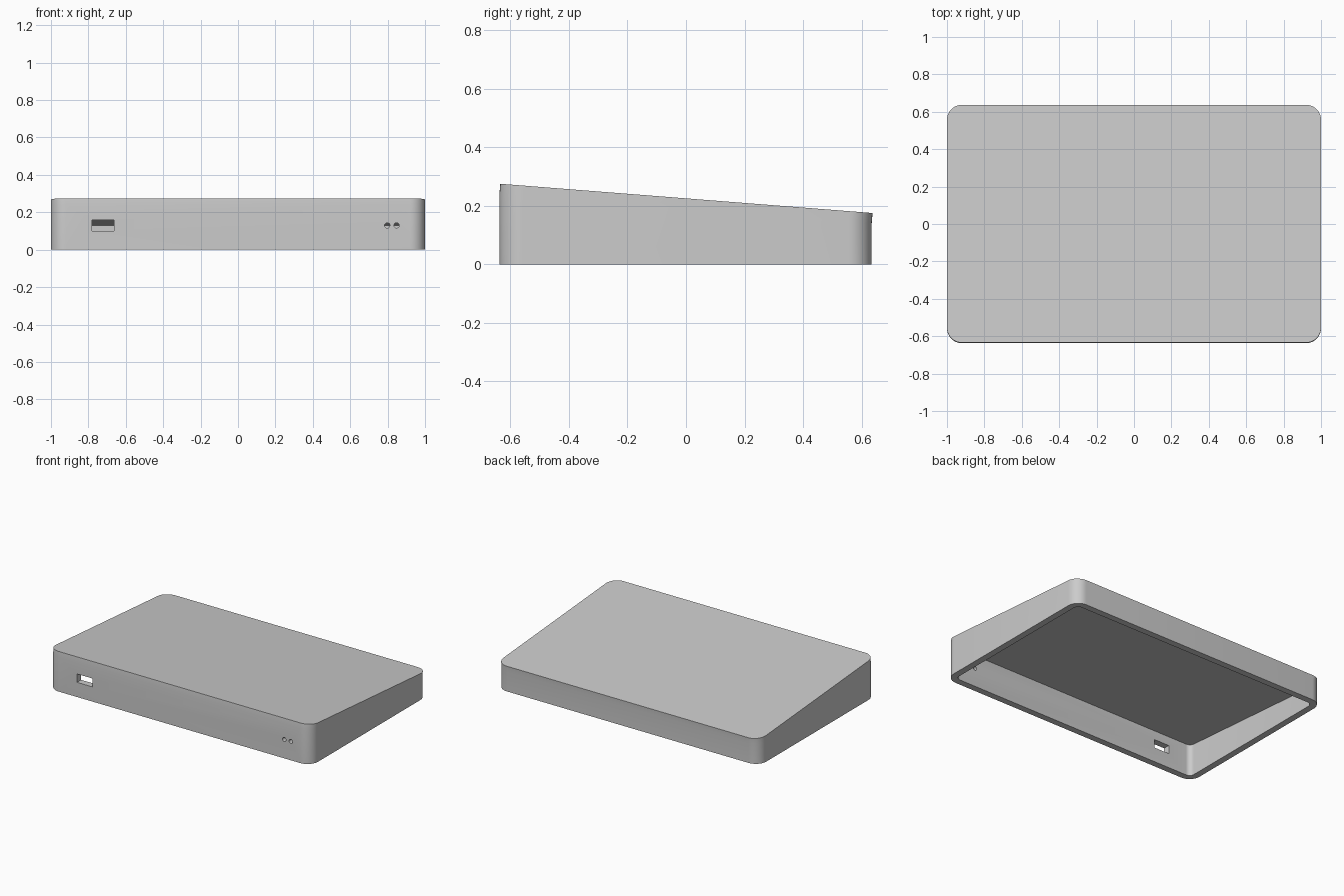
import bpy, bmesh, math
from mathutils import Matrix

cube = bpy.data.objects.get("Cube")
if cube:
    bpy.data.objects.remove(cube, do_unlink=True)

# Main dimensions
HALF_X, HALF_Y, RADIUS = 1.0, 0.6355, 0.08
WALL, ROOF, LIP = 0.045, 0.05, 0.035
MID_HEIGHT, SLOPE, LEAN = 0.225, 0.0785, 0.003
STEPS = 10

grey = bpy.data.materials.new("plain_grey")
grey.use_nodes = True
colour = (0.6, 0.6, 0.6, 1)
grey.diffuse_color = colour
grey.node_tree.nodes["Principled BSDF"].inputs["Base Color"].default_value = colour


def add_object(name, bm):
    bmesh.ops.recalc_face_normals(bm, faces=bm.faces)
    mesh = bpy.data.meshes.new(name)
    bm.to_mesh(mesh)
    bm.free()
    mesh.materials.append(grey)
    obj = bpy.data.objects.new(name, mesh)
    bpy.context.collection.objects.link(obj)
    return obj


def rounded_loop(bm, inset, height, shift):
    """Rounded rectangle of vertices, lifted onto the plane height(y)."""
    r = RADIUS - inset
    verts = []
    for corner, (sx, sy) in enumerate([(1, 1), (-1, 1), (-1, -1), (1, -1)]):
        for i in range(STEPS + 1):
            a = math.pi / 2 * (corner + i / STEPS)
            x = sx * (HALF_X - RADIUS) + r * math.cos(a)
            y = sy * (HALF_Y - RADIUS) + r * math.sin(a) + shift
            verts.append(bm.verts.new((x, y, height(y))))
    return verts


def sloped(drop):
    return lambda y: MID_HEIGHT - drop - SLOPE * y


def flat(y):
    return 0.0


# Hollow wedge housing: ceiling, inner wall, rim, outer wall, leaning lid edge
bm = bmesh.new()
half = LEAN / 2
loops = [
    rounded_loop(bm, WALL, sloped(ROOF), -half),
    rounded_loop(bm, WALL, flat, -half),
    rounded_loop(bm, 0, flat, -half),
    rounded_loop(bm, 0, sloped(LIP), -half),
    rounded_loop(bm, 0, sloped(0), half),
]
for low, high in zip(loops, loops[1:]):
    for i in range(len(low)):
        j = (i + 1) % len(low)
        bm.faces.new((low[i], low[j], high[j], high[i]))
bm.faces.new(loops[0])
bm.faces.new(loops[-1])
housing = add_object("housing", bm)

# Front wall openings: one rectangular port and two indicator holes
cutters = []
bm = bmesh.new()
bmesh.ops.create_cube(bm, size=1, matrix=Matrix.Translation((-0.722, -HALF_Y, 0.13))
                      @ Matrix.Diagonal((0.116, 0.2, 0.058, 1)))
cutters.append(add_object("port_cutter", bm))
for x in (0.798, 0.848):
    bm = bmesh.new()
    bmesh.ops.create_cone(bm, cap_ends=True, segments=24, radius1=0.014, radius2=0.014, depth=0.2,
                          matrix=Matrix.Translation((x, -HALF_Y, 0.13)) @ Matrix.Rotation(math.pi / 2, 4, 'X'))
    cutters.append(add_object("indicator_cutter", bm))

bpy.ops.object.select_all(action='DESELECT')
bpy.context.view_layer.objects.active = housing
housing.select_set(True)
for cutter in cutters:
    cutter.hide_render = True
    mod = housing.modifiers.new("opening", 'BOOLEAN')
    mod.operation, mod.solver, mod.object = 'DIFFERENCE', 'EXACT', cutter
    bpy.ops.object.modifier_apply(modifier=mod.name)
    bpy.data.objects.remove(cutter, do_unlink=True)

bpy.ops.object.shade_smooth_by_angle(angle=math.radians(30))
